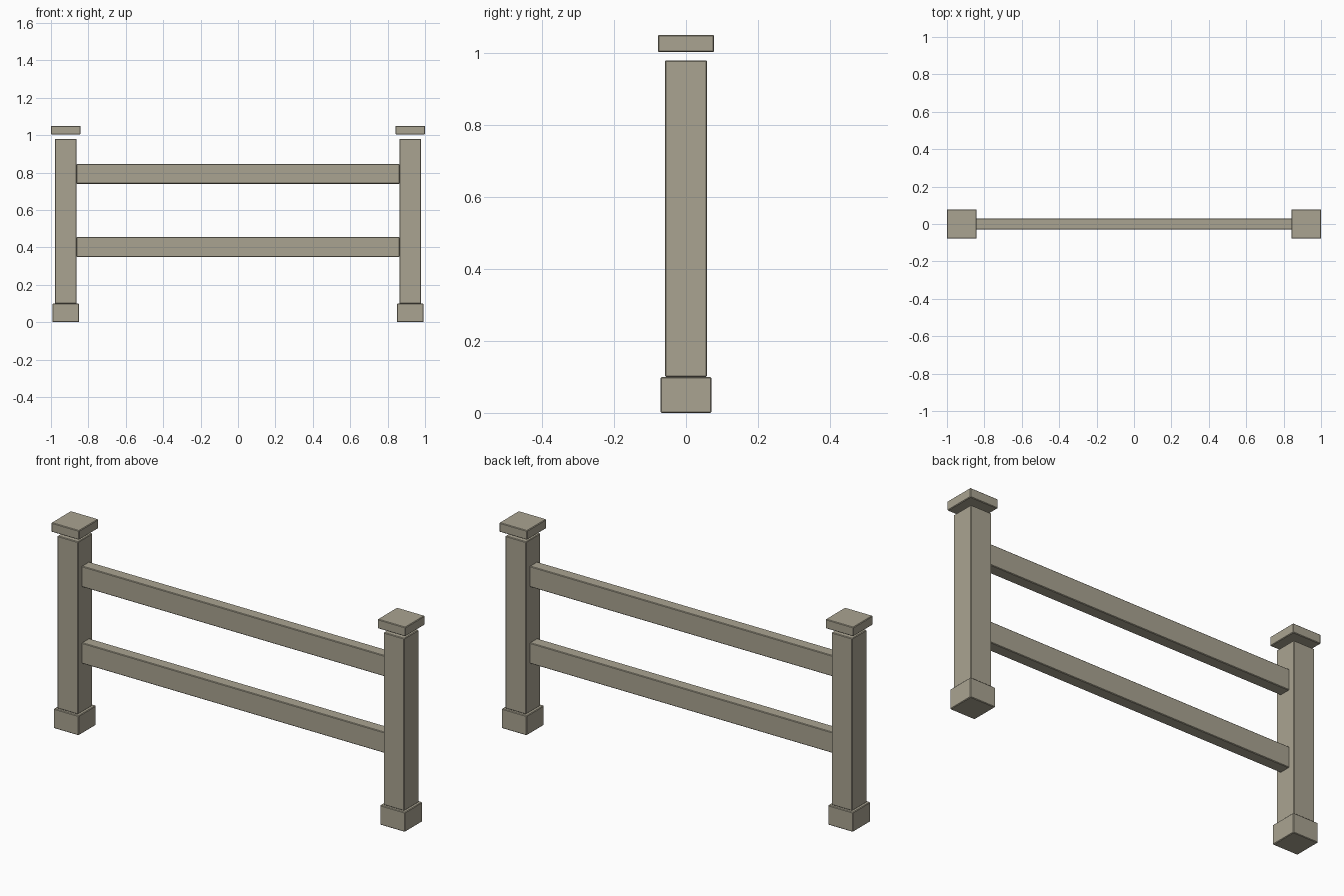
import bpy
import bmesh

if "Cube" in bpy.data.objects:
    bpy.data.objects.remove(bpy.data.objects["Cube"])

wood = bpy.data.materials.new("weathered_wood")
wood.diffuse_color = (0.40, 0.37, 0.285, 1.0)
wood.use_nodes = True
wood.node_tree.nodes["Principled BSDF"].inputs["Base Color"].default_value = wood.diffuse_color


def box(name, x, z0, z1, width, depth, bevel=0.003):
    """Box centred on (x, 0) between heights z0 and z1, with slim chamfers."""
    mesh = bpy.data.meshes.new(name)
    bm = bmesh.new()
    bmesh.ops.create_cube(bm, size=1.0)
    bmesh.ops.scale(bm, vec=(width, depth, z1 - z0), verts=bm.verts)
    bmesh.ops.bevel(bm, geom=bm.edges[:], offset=bevel, segments=1,
                    affect='EDGES')
    bm.to_mesh(mesh)
    bm.free()
    mesh.materials.append(wood)
    obj = bpy.data.objects.new(name, mesh)
    obj.location = (x, 0, (z0 + z1) / 2)
    bpy.context.collection.objects.link(obj)
    return obj


# Posts with a foot block and a cap set just above the post top
for side, x in (("left", -0.921), ("right", 0.921)):
    box(side + "_foot", x, 0.0, 0.10, 0.141, 0.141)
    box(side + "_post", x, 0.10, 0.98, 0.117, 0.117)
    box(side + "_cap", x, 1.003, 1.05, 0.157, 0.157)

# Horizontal rails spanning between the posts
for name, z in (("lower_rail", 0.402), ("upper_rail", 0.793)):
    box(name, 0.0, z - 0.053, z + 0.053, 1.725, 0.059)
